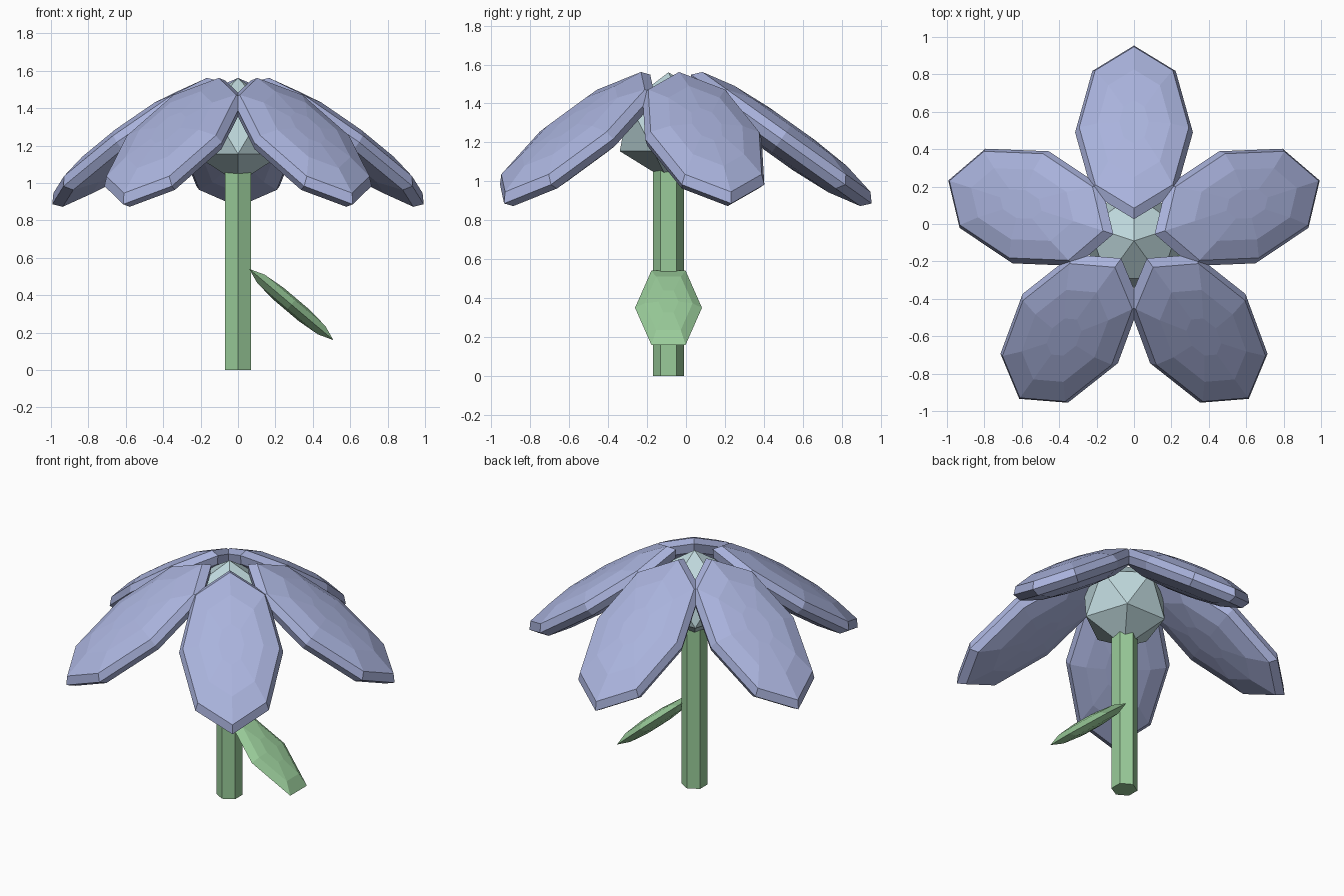
import bpy, bmesh, math
from mathutils import Matrix, Vector

if "Cube" in bpy.data.objects:
    bpy.data.objects.remove(bpy.data.objects["Cube"])

AXIS_Y = -0.09  # flower axis sits slightly in front of the origin


def material(name, rgb):
    m = bpy.data.materials.new(name)
    m.diffuse_color = (*rgb, 1)
    m.use_nodes = True
    m.node_tree.nodes["Principled BSDF"].inputs["Base Color"].default_value = m.diffuse_color
    return m


PETAL = material("periwinkle", (0.40, 0.45, 0.72))
GREEN = material("leaf green", (0.32, 0.60, 0.32))
CORE = material("pale aqua", (0.52, 0.69, 0.72))


def add_object(name, bm, mat, matrix=Matrix()):
    bmesh.ops.recalc_face_normals(bm, faces=bm.faces)
    me = bpy.data.meshes.new(name)
    bm.to_mesh(me)
    bm.free()
    me.materials.append(mat)
    ob = bpy.data.objects.new(name, me)
    ob.matrix_world = matrix
    bpy.context.collection.objects.link(ob)
    return ob


def lens(outline, rings):
    """Stack scaled copies of a flat outline: (scale, height) from bottom to top."""
    bm = bmesh.new()
    n = len(outline)
    loops = [[bm.verts.new((x * s, y * s, h)) for x, y in outline] for s, h in rings]
    for a, b in zip(loops, loops[1:]):
        for i in range(n):
            j = (i + 1) % n
            bm.faces.new((a[i], a[j], b[j], b[i]))
    bm.faces.new(loops[0])
    bm.faces.new(loops[-1])
    return bm


def mirrored(rings):
    return [(s, -h) for s, h in reversed(rings)] + [(1, 0)] + rings


# Five drooping petals around the core
petal_outline = [(0.57 * math.cos(k * math.pi / 4), 0.315 * math.sin(k * math.pi / 4))
                 for k in range(8)]
petal_rings = mirrored([(0.93, 0.045), (0.62, 0.083), (0.25, 0.096)])
for k in range(5):
    place = (Matrix.Translation((0, AXIS_Y, 1.217))
             @ Matrix.Rotation(math.radians(90 + 72 * k), 4, 'Z')
             @ Matrix.Translation((0.58, 0, 0))
             @ Matrix.Rotation(math.radians(35.5), 4, 'Y'))
    add_object(f"petal_{k + 1}", lens(petal_outline, petal_rings), PETAL, place)

# Faceted core
bm = bmesh.new()
bmesh.ops.create_icosphere(bm, subdivisions=1, radius=0.28)
add_object("core", bm, CORE, Matrix.Translation((0, AXIS_Y, 1.28))
           @ Matrix.Rotation(math.pi / 2, 4, 'Z'))

# Six-sided stem with corners facing front and back
bm = bmesh.new()
hexagon = [(0.08 * math.sin(k * math.pi / 3), 0.08 * math.cos(k * math.pi / 3))
           for k in range(6)]
add_object("stem", lens(hexagon, [(1, 0), (1, 1.06)]), GREEN,
           Matrix.Translation((0, AXIS_Y, 0)))

# Single leaf sloping down to the right
leaf_outline = [(-0.295, -0.088), (0, -0.172), (0.295, -0.088),
                (0.295, 0.088), (0, 0.172), (-0.295, 0.088)]
add_object("leaf", lens(leaf_outline, mirrored([(0.72, 0.03), (0.3, 0.042)])), GREEN,
           Matrix.Translation((0.285, AXIS_Y, 0.35))
           @ Matrix.Rotation(math.radians(40.2), 4, 'Y'))
